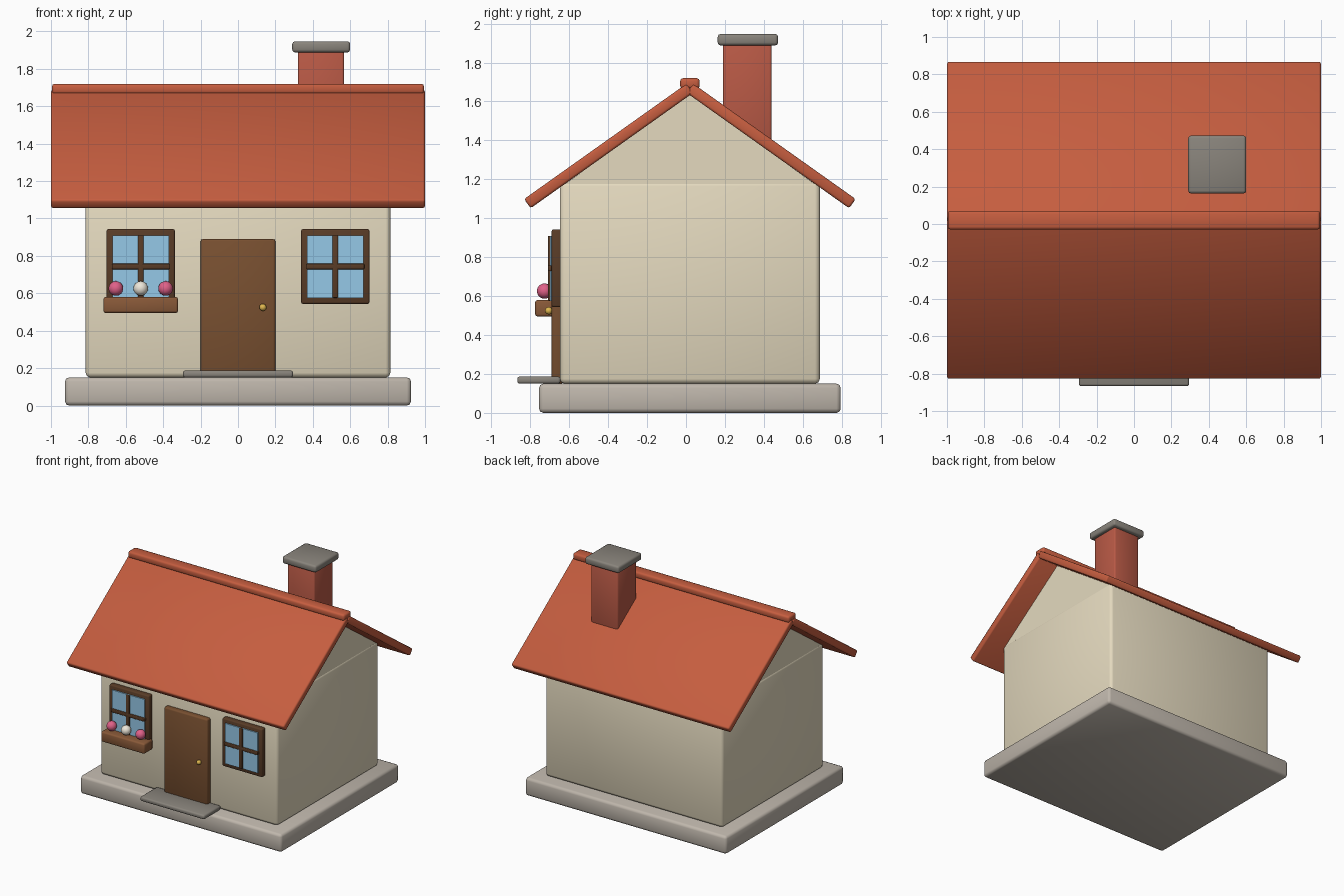
import bpy, bmesh, math
from mathutils import Matrix, Vector

if "Cube" in bpy.data.objects:
    bpy.data.objects.remove(bpy.data.objects["Cube"])

CY = 0.02  # house centre in y (the doorstep sticks out in front)


def material(name, r, g, b):
    m = bpy.data.materials.new(name)
    m.diffuse_color = (r, g, b, 1)
    m.use_nodes = True
    m.node_tree.nodes["Principled BSDF"].inputs["Base Color"].default_value = m.diffuse_color
    return m


CREAM = material("cream_plaster", 0.78, 0.70, 0.52)
STONE = material("stone", 0.52, 0.47, 0.41)
DARK_STONE = material("dark_stone", 0.25, 0.23, 0.20)
TILE = material("roof_tile", 0.56, 0.11, 0.05)
BRICK = material("brick", 0.48, 0.10, 0.06)
WOOD = material("door_wood", 0.19, 0.08, 0.03)
DARK_WOOD = material("dark_wood", 0.10, 0.045, 0.02)
BOX_WOOD = material("planter_wood", 0.25, 0.10, 0.04)
GLASS = material("glass", 0.30, 0.58, 0.80)
BRASS = material("brass", 0.75, 0.48, 0.08)
PINK = material("pink_petals", 0.75, 0.12, 0.25)
WHITE = material("white_petals", 0.85, 0.80, 0.70)


def finish(name, bm, mat):
    bmesh.ops.recalc_face_normals(bm, faces=bm.faces)
    me = bpy.data.meshes.new(name)
    bm.to_mesh(me)
    bm.free()
    me.shade_smooth()
    me.set_sharp_from_angle(angle=math.radians(50))
    me.materials.append(mat)
    ob = bpy.data.objects.new(name, me)
    bpy.context.collection.objects.link(ob)
    return ob


def box(name, x, y, z, mat, bevel=0.0, tilt=0.0):
    """Bevelled box from (min, max) ranges, optionally tilted about x."""
    size = [r[1] - r[0] for r in (x, y, z)]
    centre = [(r[0] + r[1]) / 2 for r in (x, y, z)]
    bm = bmesh.new()
    bmesh.ops.create_cube(bm, size=1, matrix=Matrix.Diagonal((*size, 1)))
    if bevel:
        bmesh.ops.bevel(bm, geom=bm.edges[:], offset=bevel, segments=2,
                        profile=0.5, affect='EDGES')
    bm.transform(Matrix.Translation(centre) @ Matrix.Rotation(tilt, 4, 'X'))
    return finish(name, bm, mat)


def ball(name, centre, r, mat):
    bm = bmesh.new()
    bmesh.ops.create_uvsphere(bm, u_segments=20, v_segments=12, radius=r,
                              matrix=Matrix.Translation(centre))
    return finish(name, bm, mat)


# Base and walls
box("base", (-0.925, 0.925), (CY - 0.775, CY + 0.775), (0, 0.15), STONE, 0.022)
box("walls", (-0.815, 0.815), (CY - 0.668, CY + 0.668), (0.15, 1.19), CREAM, 0.025)

# Gable prism under the roof
bm = bmesh.new()
tri = [bm.verts.new((-0.81, CY + y, z)) for y, z in ((-0.65, 1.17), (0.65, 1.17), (0, 1.635))]
face = bm.faces.new(tri)
ext = bmesh.ops.extrude_face_region(bm, geom=[face], use_keep_orig=True)
bmesh.ops.translate(bm, vec=(1.62, 0, 0),
                    verts=[v for v in ext["geom"] if isinstance(v, bmesh.types.BMVert)])
finish("gable", bm, CREAM)

# Two roof slabs and the ridge cap
eave, ridge = Vector((0.835, 1.075)), Vector((0, 1.668))
mid, run = (eave + ridge) / 2, (eave - ridge)
pitch = math.atan2(-run.y, run.x)
for side, label in ((-1, "front"), (1, "back")):
    y, half = CY + side * mid.x, run.length / 2
    box(f"roof_{label}", (-1, 1), (y - half, y + half),
        (mid.y - 0.029, mid.y + 0.029), TILE, 0.012, -side * pitch)
box("ridge_cap", (-0.995, 0.995), (CY - 0.05, CY + 0.05), (1.665, 1.72), TILE, 0.015)

# Chimney
box("chimney", (0.32, 0.568), (0.19, 0.44), (1.3, 1.9), BRICK, 0.012)
box("chimney_cap", (0.29, 0.6), (0.163, 0.473), (1.888, 1.947), DARK_STONE, 0.015)

# Door, knob and doorstep
box("door", (-0.2, 0.2), (-0.69, -0.63), (0.15, 0.89), WOOD, 0.012)
ball("door_knob", (0.133, -0.705, 0.525), 0.019, BRASS)
box("doorstep", (-0.295, 0.295), (-0.867, -0.645), (0.15, 0.187), DARK_STONE, 0.012)

# Windows: frame, glass and crossbars
for cx, label in ((-0.52, "left"), (0.52, "right")):
    cz = 0.743
    box(f"window_frame_{label}", (cx - 0.183, cx + 0.183), (-0.69, -0.63),
        (cz - 0.2, cz + 0.2), DARK_WOOD, 0.01)
    box(f"window_glass_{label}", (cx - 0.15, cx + 0.15), (-0.7, -0.66),
        (cz - 0.167, cz + 0.167), GLASS)
    box(f"window_bar_upright_{label}", (cx - 0.015, cx + 0.015), (-0.71, -0.67),
        (cz - 0.167, cz + 0.167), DARK_WOOD, 0.005)
    box(f"window_bar_cross_{label}", (cx - 0.155, cx + 0.155), (-0.71, -0.67),
        (cz - 0.015, cz + 0.015), DARK_WOOD, 0.005)

# Flower box under the left window
box("flower_box", (-0.72, -0.32), (-0.775, -0.66), (0.495, 0.58), BOX_WOOD, 0.012)
for i, mat in enumerate((PINK, WHITE, PINK)):
    ball(f"flower_{i + 1}", (-0.653 + 0.133 * i, -0.727, 0.626), 0.039, mat)
